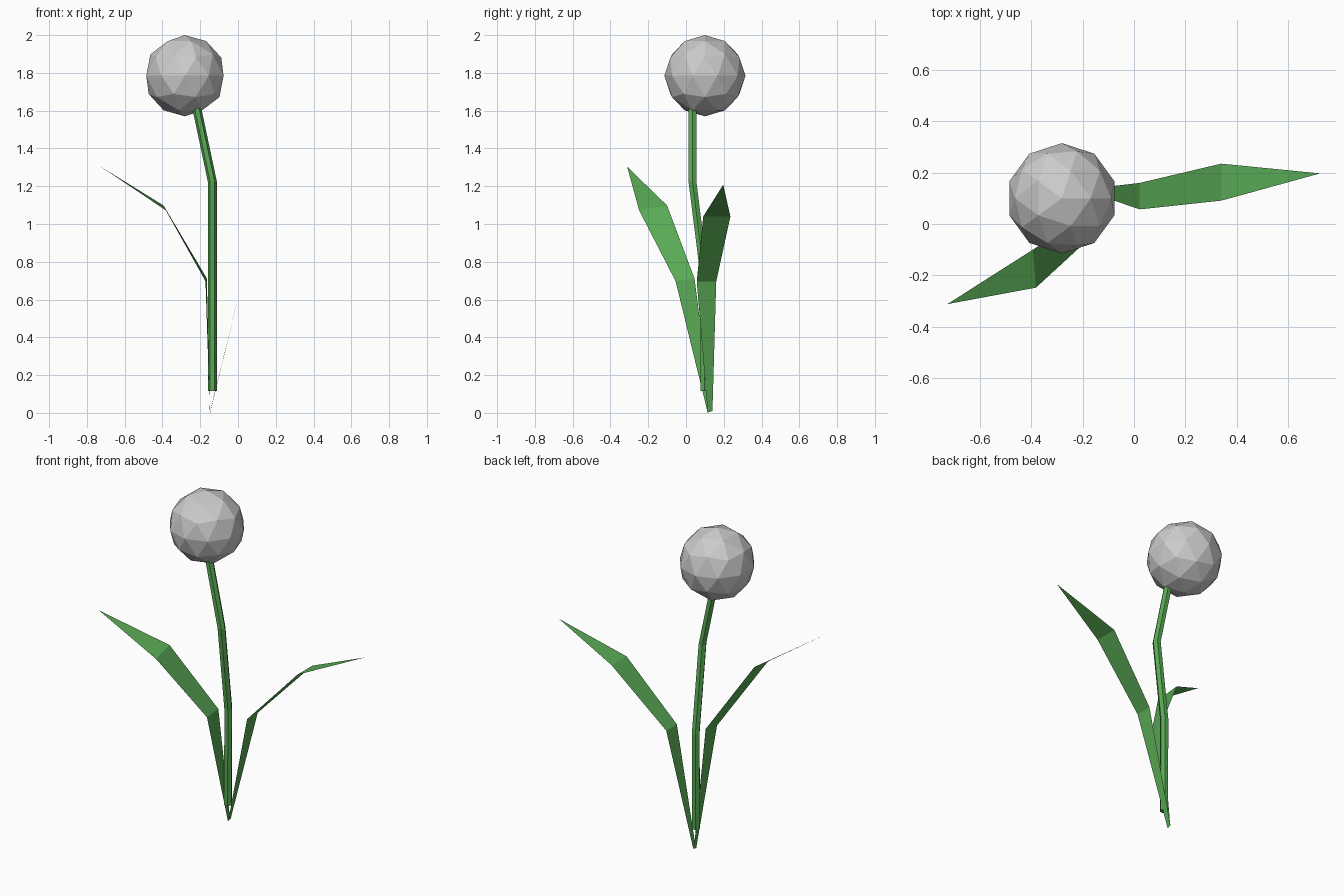
import bpy, math

if "Cube" in bpy.data.objects:
    bpy.data.objects.remove(bpy.data.objects["Cube"])

green = bpy.data.materials.new("leaf_green")
green.diffuse_color = (0.10, 0.40, 0.09, 1)
green.use_nodes = True
green.node_tree.nodes["Principled BSDF"].inputs["Base Color"].default_value = green.diffuse_color


def add_mesh(name, verts, faces):
    mesh = bpy.data.meshes.new(name)
    mesh.from_pydata(verts, [], faces)
    mesh.update()
    mesh.materials.append(green)
    obj = bpy.data.objects.new(name, mesh)
    bpy.context.collection.objects.link(obj)
    return obj


def stem(name, path, radius, sides=6):
    verts = [(x + radius * math.cos(math.tau * i / sides),
              y + radius * math.sin(math.tau * i / sides), z)
             for x, y, z in path for i in range(sides)]
    faces = [(r * sides + i, r * sides + (i + 1) % sides,
              (r + 1) * sides + (i + 1) % sides, (r + 1) * sides + i)
             for r in range(len(path) - 1) for i in range(sides)]
    faces.append(tuple(reversed(range(sides))))
    faces.append(tuple(range(len(verts) - sides, len(verts))))
    return add_mesh(name, verts, faces)


def leaf(name, pairs, tip):
    # Single-sided strip: pairs of edge points, closed by a pointed tip
    verts = [p for pair in pairs for p in pair] + [tip]
    faces = [(2 * i, 2 * i + 1, 2 * i + 3, 2 * i + 2)
             for i in range(len(pairs) - 1)]
    n = len(verts)
    faces.append((n - 3, n - 2, n - 1))
    return add_mesh(name, verts, faces)


# Flower head: low-poly ball
bpy.ops.mesh.primitive_ico_sphere_add(subdivisions=2, radius=0.215,
                                      location=(-0.281, 0.1, 1.785))
bpy.context.object.name = "flower_head"

# Bent stem, ending inside the head
stem("stem", [(-0.136, 0.097, 0.115), (-0.136, 0.1, 0.7),
              (-0.136, 0.034, 1.225), (-0.226, 0.034, 1.65)], 0.024)

# Leaves rising from the base
leaf("right_leaf",
     [((-0.147, 0.115, 0.003), (-0.147, 0.14, 0.01)),
      ((0.022, 0.057, 0.695), (0.022, 0.16, 0.695)),
      ((0.34, 0.091, 1.04), (0.34, 0.235, 1.04))],
     (0.725, 0.197, 1.208))
leaf("left_leaf",
     [((-0.149, 0.135, 0.015), (-0.149, 0.115, 0.0)),
      ((-0.165, 0.045, 0.712), (-0.172, -0.055, 0.697)),
      ((-0.394, -0.10, 1.098), (-0.382, -0.248, 1.072))],
     (-0.727, -0.312, 1.304))
